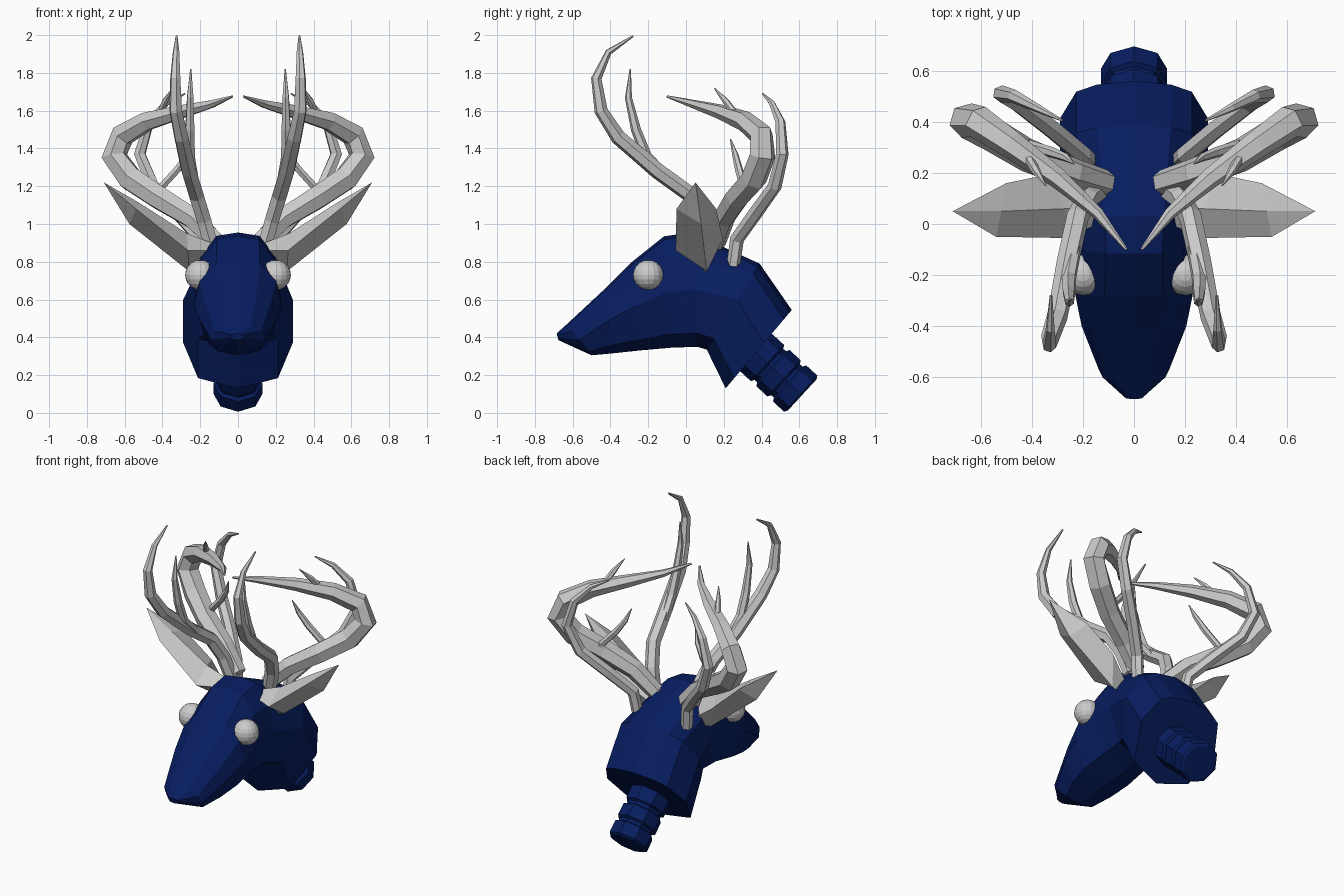
import bpy, bmesh, math
from mathutils import Vector

if "Cube" in bpy.data.objects:
    bpy.data.objects.remove(bpy.data.objects["Cube"])

blue = bpy.data.materials.new("navy")
blue.diffuse_color = (0.002, 0.012, 0.115, 1)
blue.use_nodes = True
blue.node_tree.nodes["Principled BSDF"].inputs["Base Color"].default_value = blue.diffuse_color


def add_object(name, bm, mat=None):
    bmesh.ops.recalc_face_normals(bm, faces=bm.faces)
    me = bpy.data.meshes.new(name)
    bm.to_mesh(me)
    bm.free()
    if mat:
        me.materials.append(mat)
    ob = bpy.data.objects.new(name, me)
    bpy.context.collection.objects.link(ob)
    return ob


def mirror(ob):
    ob.modifiers.new("mirror", 'MIRROR').use_axis[0] = True


def loft(name, rings, mat=None, tip=None):
    """Skin a row of closed rings; end in a cap or a tip point."""
    bm = bmesh.new()
    vs = [[bm.verts.new(p) for p in r] for r in rings]
    n = len(vs[0])
    for a, b in zip(vs, vs[1:]):
        for i in range(n):
            j = (i + 1) % n
            bm.faces.new((a[i], a[j], b[j], b[i]))
    bm.faces.new(vs[0])
    if tip:
        t = bm.verts.new(tip)
        for i in range(n):
            bm.faces.new((vs[-1][i], vs[-1][(i + 1) % n], t))
    else:
        bm.faces.new(vs[-1])
    return add_object(name, bm, mat)


def tube(name, path, radii, sides=6, mat=None):
    """Tube through the path points, with one radius per point."""
    pts = [Vector(p) for p in path]
    rings, u = [], Vector((0, 1, 0))
    for i, p in enumerate(pts):
        d = (pts[min(i + 1, len(pts) - 1)] - pts[max(i - 1, 0)]).normalized()
        u = (u - d * u.dot(d)).normalized()
        v = d.cross(u)
        rings.append([p + radii[i] * (math.cos(a) * u + math.sin(a) * v)
                      for a in (2 * math.pi * k / sides for k in range(sides))])
    return loft(name, rings, mat)


def antler(name, base, swell, *path):
    """Mirrored antler: radius swells to the middle, then tapers to a point."""
    n = len(path) - 1
    radii = [(base + swell * math.sin(math.pi * i / n)) * (1 - .88 * (i / n) ** 3)
             for i in range(n + 1)]
    mirror(tube(name, path, radii))


# Head and neck: each ring is top (y, z), bottom (y, z), half width
skull = [(0, 0), (.5, .03), (.87, .22), (1, .5), (.72, .88), (0, 1)]
neck = [(0, 0), (.5, .04), (.78, .12), (1, .42), (.73, .87), (0, 1)]
sections = [
    (-.685, .42, -.675, .385, .035, skull),
    (-.63, .47, -.50, .305, .14, skull),
    (-.41, .675, -.39, .315, .205, skull),
    (-.285, .80, -.25, .33, .232, skull),
    (-.116, .935, -.08, .345, .222, skull),
    (.03, .955, .06, .35, .23, skull),
    (.39, .79, .11, .335, .29, neck),
    (.56, .545, .21, .13, .29, neck),
]
rings = []
for ty, tz, by, bz, w, shape in sections:
    half = [(f * w, ty + (by - ty) * t, tz + (bz - tz) * t) for f, t in shape]
    rings.append(half + [(-x, y, z) for x, y, z in half[-2:0:-1]])
loft("head", rings, blue)

# Grooved mounting stem: three collars with grooves between
start, axis = Vector((0, .365, .325)), Vector((0, .735, -.677))
stations, radii = [-.06], [.12]
for k in range(3):
    stations += [.01 + .12 * k, .09 + .12 * k, .10 + .12 * k, .12 + .12 * k]
    radii += [.13, .13, .112, .112]
stem = [start + axis * s for s in stations]
tube("neck_stem", stem[:-1], radii[:-1], 8, blue)

# Eyes
bm = bmesh.new()
bmesh.ops.create_uvsphere(bm, u_segments=16, v_segments=10, radius=.08)
bmesh.ops.translate(bm, verts=bm.verts, vec=(.2, -.2, .73))
mirror(add_object("eyes", bm))

# Ears: front edge, outer ridge, back edge, inner hollow
mirror(loft("ears", [
    [(.14, .0, .86), (.18, .10, .73), (.17, .13, .80), (.14, .07, .90)],
    [(.265, -.055, .86), (.26, .11, .75), (.33, .195, .92), (.27, .06, .95)],
    [(.54, -.05, 1.08), (.575, .08, 1.0), (.50, .16, 1.08), (.52, .05, 1.11)],
], tip=(.71, .05, 1.22)))

# Antlers
antler("front_antler", .042, .004, (.14, .13, .88), (.18, .10, 1.02), (.22, .03, 1.15),
       (.26, -.15, 1.28), (.30, -.36, 1.46), (.33, -.45, 1.60), (.332, -.475, 1.77),
       (.328, -.41, 1.91), (.325, -.28, 1.995))
antler("front_tine", .03, 0, (.235, -.10, 1.24), (.255, -.21, 1.36), (.255, -.265, 1.5),
       (.253, -.305, 1.67), (.25, -.295, 1.82))
antler("main_antler", .052, .025, (.11, .16, .90), (.24, .20, 1.03), (.42, .27, 1.14),
       (.57, .36, 1.24), (.655, .405, 1.36), (.61, .40, 1.47), (.48, .31, 1.545),
       (.30, .18, 1.595), (.14, .04, 1.635), (.03, -.10, 1.675))
antler("main_upper_tine", .02, 0, (.42, .27, 1.57), (.385, .21, 1.65), (.345, .15, 1.72))
antler("main_lower_tine", .022, 0, (.42, .31, 1.18), (.32, .28, 1.29), (.265, .26, 1.37),
       (.235, .235, 1.45))
antler("rear_antler", .036, .004, (.18, .25, .78), (.20, .27, .92), (.32, .37, 1.06),
       (.45, .47, 1.20), (.52, .51, 1.37), (.47, .50, 1.54), (.38, .455, 1.64),
       (.28, .405, 1.69))
